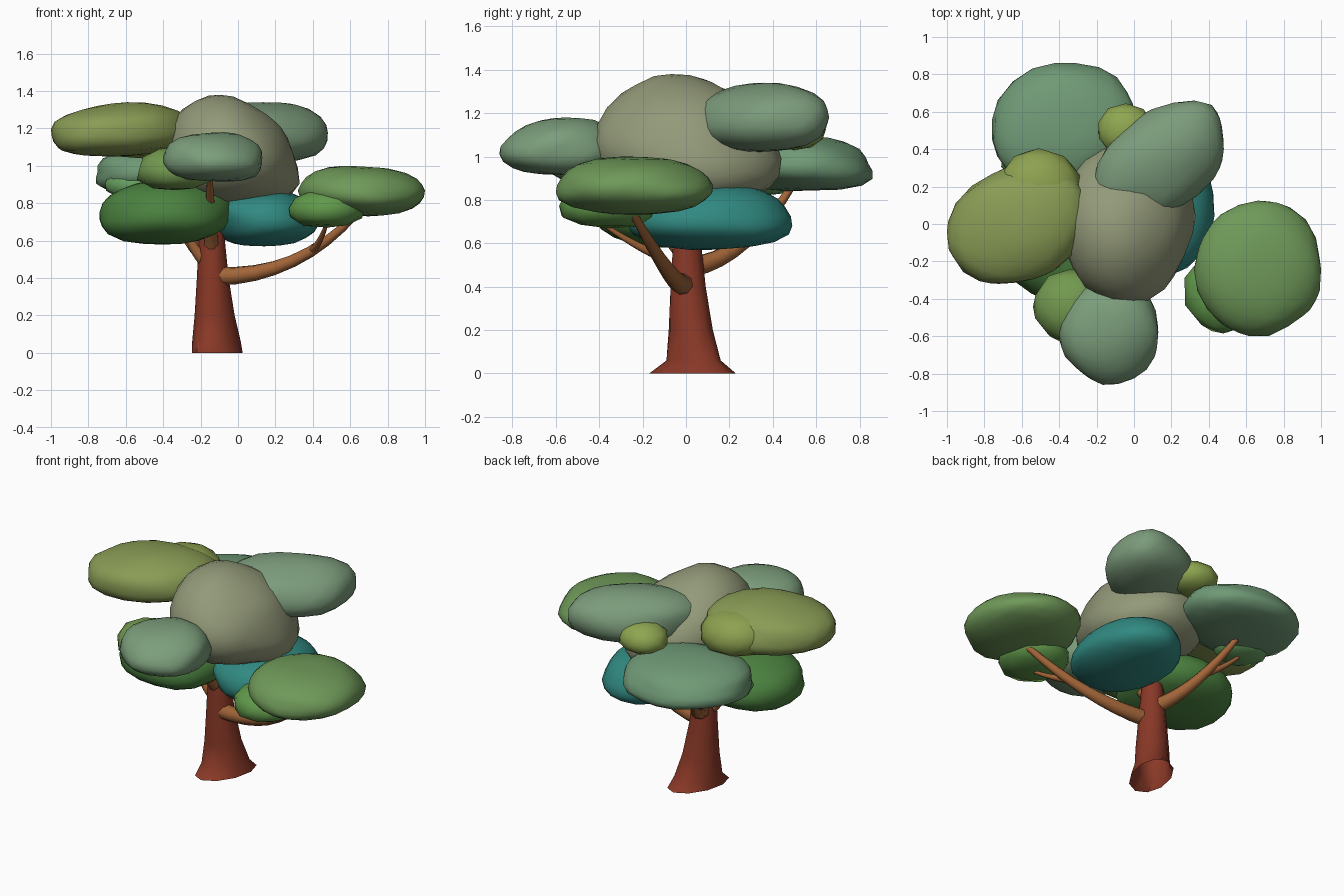
import bpy, bmesh, math
from mathutils import Vector, noise

if "Cube" in bpy.data.objects:
    bpy.data.objects.remove(bpy.data.objects["Cube"])


def finish(name, bm, color, angle=60):
    mesh = bpy.data.meshes.new(name)
    bmesh.ops.recalc_face_normals(bm, faces=bm.faces)
    bm.to_mesh(mesh)
    bm.free()
    obj = bpy.data.objects.new(name, mesh)
    bpy.context.collection.objects.link(obj)
    mat = bpy.data.materials.new(name + "_paint")
    mat.diffuse_color = (*color, 1)
    mat.use_nodes = True
    mat.node_tree.nodes["Principled BSDF"].inputs["Base Color"].default_value = mat.diffuse_color
    mesh.materials.append(mat)
    bpy.ops.object.select_all(action='DESELECT')
    obj.select_set(True)
    bpy.context.view_layer.objects.active = obj
    bpy.ops.object.shade_smooth_by_angle(angle=math.radians(angle))
    return obj


def leaf_clump(name, box, color, seed, lean=(0, 0), taper=0.08, skew=0.0, detail=3):
    """Lumpy, flat-topped ball fitted into (x0, x1, y0, y1, z0, z1)."""
    bm = bmesh.new()
    bmesh.ops.create_icosphere(bm, subdivisions=detail, radius=1)
    for v in bm.verts:
        d = v.co.normalized()
        r = (math.hypot(d.x, d.y) ** 2.4 + abs(d.z) ** 2.4) ** (-1 / 2.4)
        r *= 1 + 0.09 * noise.noise(d * 1.3 + Vector((seed * 7.3, seed * 3.1, 0.5)))
        p = d * r
        k = 1 - taper * p.z
        v.co = ((p.x + skew * p.y) * k + lean[0] * p.z,
                (p.y + skew * p.x) * k + lean[1] * p.z, p.z)
    lo = [min(v.co[i] for v in bm.verts) for i in range(3)]
    hi = [max(v.co[i] for v in bm.verts) for i in range(3)]
    for v in bm.verts:
        for i in range(3):
            t = (v.co[i] - lo[i]) / (hi[i] - lo[i])
            v.co[i] = box[2 * i] + t * (box[2 * i + 1] - box[2 * i])
    return finish(name, bm, color)


def loft(name, rings, color, cap_start=True):
    """Skin a list of vertex-position rings and cap the ends."""
    bm = bmesh.new()
    loops = [[bm.verts.new(p) for p in ring] for ring in rings]
    n = len(loops[0])
    for a, b in zip(loops, loops[1:]):
        for i in range(n):
            j = (i + 1) % n
            bm.faces.new((a[i], a[j], b[j], b[i]))
    if cap_start:
        bm.faces.new(loops[0])
    bm.faces.new(loops[-1])
    return finish(name, bm, color, 50)


def branch(name, pts, r0, r1, color=(0.36, 0.13, 0.04), sides=8, steps=8):
    """Tapered limb along a quadratic curve through three control points."""
    a, b, c = (Vector(p) for p in pts)
    rings = []
    for s in range(steps + 1):
        t = s / steps
        p = a * (1 - t) ** 2 + b * 2 * t * (1 - t) + c * t * t
        tan = ((b - a) * (1 - t) + (c - b) * t).normalized()
        u = tan.cross(Vector((0.31, 0.17, 1))).normalized()
        w = tan.cross(u)
        r = r0 + (r1 - r0) * t
        rings.append([p + (u * math.cos(q) + w * math.sin(q)) * r
                      for q in (2 * math.pi * i / sides for i in range(sides))])
    return loft(name, rings, color)


# Trunk (open at the ground): z, centre x, centre y, radius x, radius y, skew angle
trunk = [(0, -0.11, 0.03, 0.135, 0.20, 0.35), (0.06, -0.115, 0.035, 0.13, 0.125, 0.3),
         (0.2, -0.125, 0.022, 0.107, 0.104, 0.1), (0.4, -0.135, 0.01, 0.085, 0.085, 0),
         (0.6, -0.14, 0.005, 0.07, 0.068, 0), (0.85, -0.13, 0.0, 0.05, 0.05, 0)]
loft("trunk", [[(cx + rx * math.cos(q), cy + ry * math.sin(q + sk), z)
                for q in (2 * math.pi * i / 10 for i in range(10))]
               for z, cx, cy, rx, ry, sk in trunk], (0.25, 0.04, 0.02), cap_start=False)

# Main limbs and twigs
branch("right_branch", [(-0.12, -0.01, 0.41), (0.32, -0.06, 0.40), (0.64, -0.25, 0.75)], 0.052, 0.018)
branch("right_twig", [(0.40, -0.14, 0.55), (0.44, -0.24, 0.59), (0.47, -0.37, 0.68)], 0.022, 0.010)
branch("back_branch", [(-0.14, 0.02, 0.49), (-0.25, 0.28, 0.53), (-0.41, 0.50, 0.88)], 0.050, 0.016)
branch("back_twig", [(-0.29, 0.30, 0.65), (-0.40, 0.34, 0.70), (-0.55, 0.36, 0.86)], 0.022, 0.010)
branch("front_branch", [(-0.14, 0.0, 0.54), (-0.15, -0.14, 0.72), (-0.15, -0.45, 0.96)], 0.045, 0.014)
branch("left_branch", [(-0.15, 0.0, 0.48), (-0.22, -0.01, 0.50), (-0.29, -0.03, 0.68)], 0.040, 0.02)
branch("upper_left_branch", [(-0.13, 0.0, 0.75), (-0.3, 0.08, 0.95), (-0.52, 0.06, 1.12)], 0.035, 0.012)
branch("upper_back_branch", [(-0.12, 0.0, 0.75), (0.02, 0.25, 0.9), (0.15, 0.33, 1.10)], 0.035, 0.012)

# Large foliage clumps
leaf_clump("crown_foliage", (-0.40, 0.33, -0.43, 0.44, 0.78, 1.38), (0.29, 0.32, 0.19), 1, (-0.14, -0.16), 0.2)
leaf_clump("left_foliage", (-1.0, -0.25, -0.32, 0.33, 1.05, 1.34), (0.25, 0.33, 0.09), 2, (0.08, 0), skew=0.1)
leaf_clump("back_left_foliage", (-0.76, 0.01, 0.17, 0.86, 0.84, 1.10), (0.16, 0.32, 0.18), 3, (0, -0.1), skew=0.06)
leaf_clump("back_right_foliage", (-0.23, 0.48, 0.0, 0.66, 1.02, 1.34), (0.20, 0.33, 0.20), 4, (0, 0.08), skew=0.22)
leaf_clump("right_foliage", (0.32, 1.0, -0.60, 0.125, 0.73, 1.0), (0.16, 0.32, 0.10), 5, (-0.1, 0))
leaf_clump("front_foliage", (-0.40, 0.13, -0.86, -0.30, 0.915, 1.18), (0.20, 0.34, 0.20), 6, (-0.05, 0.08))
leaf_clump("lower_left_foliage", (-0.74, -0.02, -0.42, 0.24, 0.58, 0.92), (0.07, 0.22, 0.05), 7)
leaf_clump("lower_right_foliage", (-0.17, 0.43, -0.27, 0.49, 0.57, 0.88), (0.03, 0.25, 0.22), 8, (-0.06, -0.04))

# Small foliage tufts
leaf_clump("left_tuft", (-0.73, -0.29, 0.0, 0.405, 1.04, 1.30), (0.27, 0.36, 0.08), 9, detail=2)
leaf_clump("back_tuft", (-0.19, 0.11, 0.36, 0.645, 1.03, 1.22), (0.27, 0.38, 0.08), 10, detail=2)
leaf_clump("right_tuft", (0.27, 0.68, -0.585, -0.14, 0.67, 0.87), (0.12, 0.32, 0.07), 11, detail=2)
leaf_clump("front_tuft", (-0.54, -0.14, -0.64, -0.24, 0.87, 1.10), (0.17, 0.32, 0.08), 12, detail=2)
leaf_clump("back_left_tuft", (-0.71, -0.37, 0.2, 0.52, 0.82, 1.0), (0.14, 0.36, 0.12), 13, detail=2)
